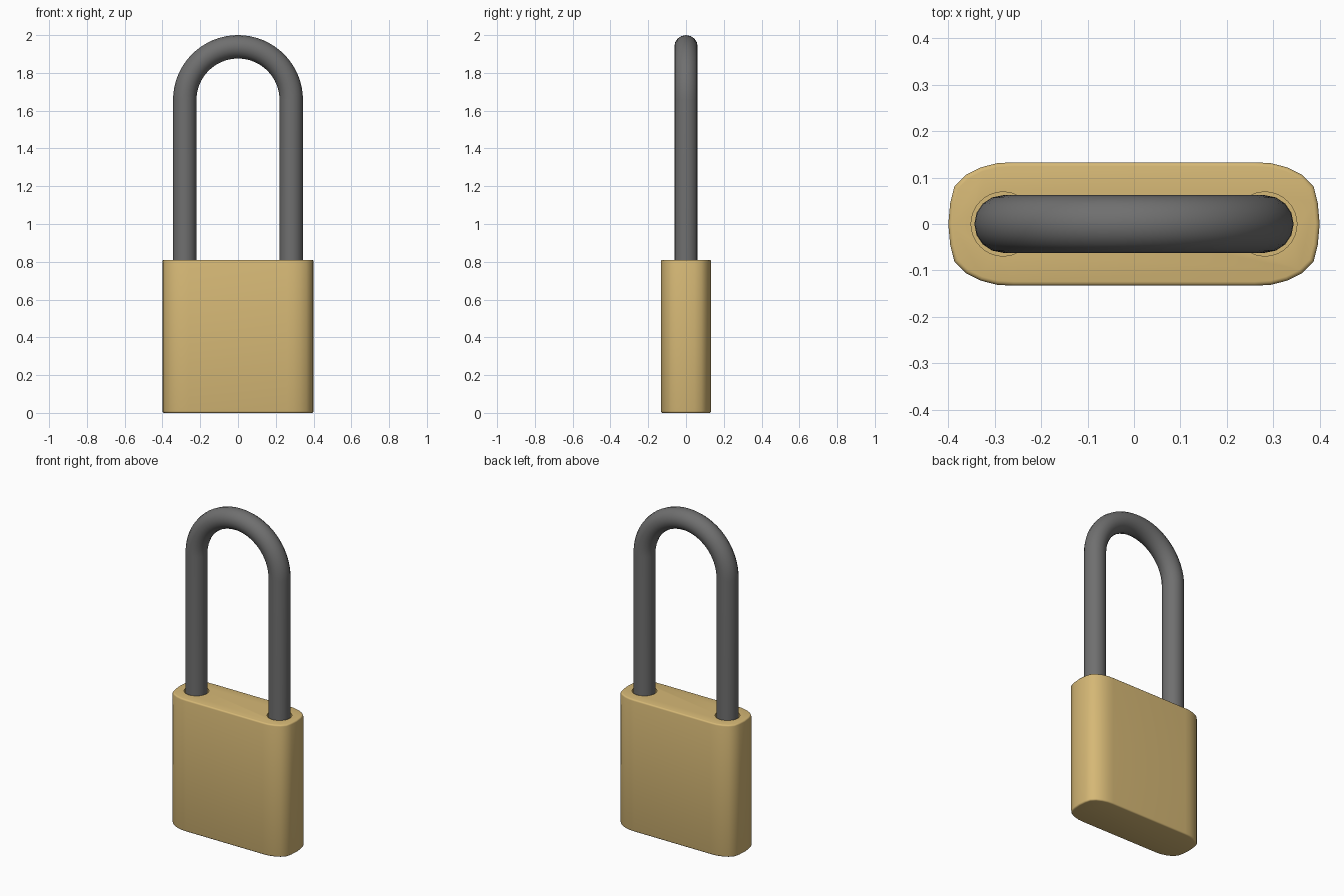
import bpy, bmesh, math

if "Cube" in bpy.data.objects:
    bpy.data.objects.remove(bpy.data.objects["Cube"])

BODY_TOP = 0.81
LEG_X, LEG_R = 0.282, 0.062
ARC_Z = 2.0 - LEG_R - LEG_X
HOLE_FLOOR = 0.66


def material(name, color):
    m = bpy.data.materials.new(name)
    m.diffuse_color = (*color, 1)
    m.use_nodes = True
    m.node_tree.nodes["Principled BSDF"].inputs["Base Color"].default_value = m.diffuse_color
    return m


def smooth(obj, angle):
    bpy.ops.object.select_all(action='DESELECT')
    obj.select_set(True)
    bpy.context.view_layer.objects.active = obj
    bpy.ops.object.shade_smooth_by_angle(angle=math.radians(angle))


def apply(obj, mod):
    bpy.context.view_layer.objects.active = obj
    bpy.ops.object.modifier_apply(modifier=mod.name)


brass = material("brass", (0.67, 0.48, 0.18))
steel = material("dark steel", (0.16, 0.16, 0.16))

# Lock body: rounded outline mirrored from one quarter, then extruded
quarter = [(0.26, 0.133), (0.295, 0.131), (0.33, 0.122), (0.362, 0.106),
           (0.387, 0.081), (0.396, 0.045), (0.4, 0.0)]
right = quarter + [(x, -y) for x, y in quarter[-2::-1]]
outline = right + [(-x, y) for x, y in reversed(right)]
bm = bmesh.new()
base = bm.faces.new([bm.verts.new((x, y, 0)) for x, y in outline])
ext = bmesh.ops.extrude_face_region(bm, geom=[base])
for v in ext["geom"]:
    if isinstance(v, bmesh.types.BMVert):
        v.co.z = BODY_TOP
bmesh.ops.recalc_face_normals(bm, faces=bm.faces)
mesh = bpy.data.meshes.new("lock_body")
bm.to_mesh(mesh)
bm.free()
body = bpy.data.objects.new("lock_body", mesh)
bpy.context.collection.objects.link(body)
mesh.materials.append(brass)

# Softened top and bottom rims
bev = body.modifiers.new("rim", 'BEVEL')
bev.width, bev.segments = 0.009, 3
bev.limit_method, bev.angle_limit = 'ANGLE', math.radians(50)
apply(body, bev)

# Shackle holes, slightly wider than the legs
for side in (-1, 1):
    bpy.ops.mesh.primitive_cylinder_add(
        vertices=40, radius=0.069, depth=0.4,
        location=(side * LEG_X, 0, HOLE_FLOOR + 0.2))
    cutter = bpy.context.object
    cutter.name = "hole_cutter"
    cutter.hide_render = True
    cut = body.modifiers.new("hole", 'BOOLEAN')
    cut.operation, cut.object, cut.solver = 'DIFFERENCE', cutter, 'EXACT'
    apply(body, cut)
    bpy.data.objects.remove(cutter)
smooth(body, 35)

# Shackle: round bar swept along a tall U path
arc = [(LEG_X * math.cos(a), LEG_X * math.sin(a) + ARC_Z)
       for a in (math.pi * i / 32 for i in range(33))]
path = [(LEG_X, HOLE_FLOOR)] + arc + [(-LEG_X, HOLE_FLOOR)]
curve = bpy.data.curves.new("shackle", 'CURVE')
curve.dimensions = '3D'
curve.bevel_depth, curve.bevel_resolution = LEG_R, 6
curve.use_fill_caps = True
spline = curve.splines.new('POLY')
spline.points.add(len(path) - 1)
for p, (x, z) in zip(spline.points, path):
    p.co = (x, 0, z, 1)
shackle = bpy.data.objects.new("shackle", curve)
bpy.context.collection.objects.link(shackle)
bpy.ops.object.select_all(action='DESELECT')
shackle.select_set(True)
bpy.context.view_layer.objects.active = shackle
bpy.ops.object.convert(target='MESH')
shackle = bpy.context.object
shackle.data.materials.clear()
shackle.data.materials.append(steel)
smooth(shackle, 45)
